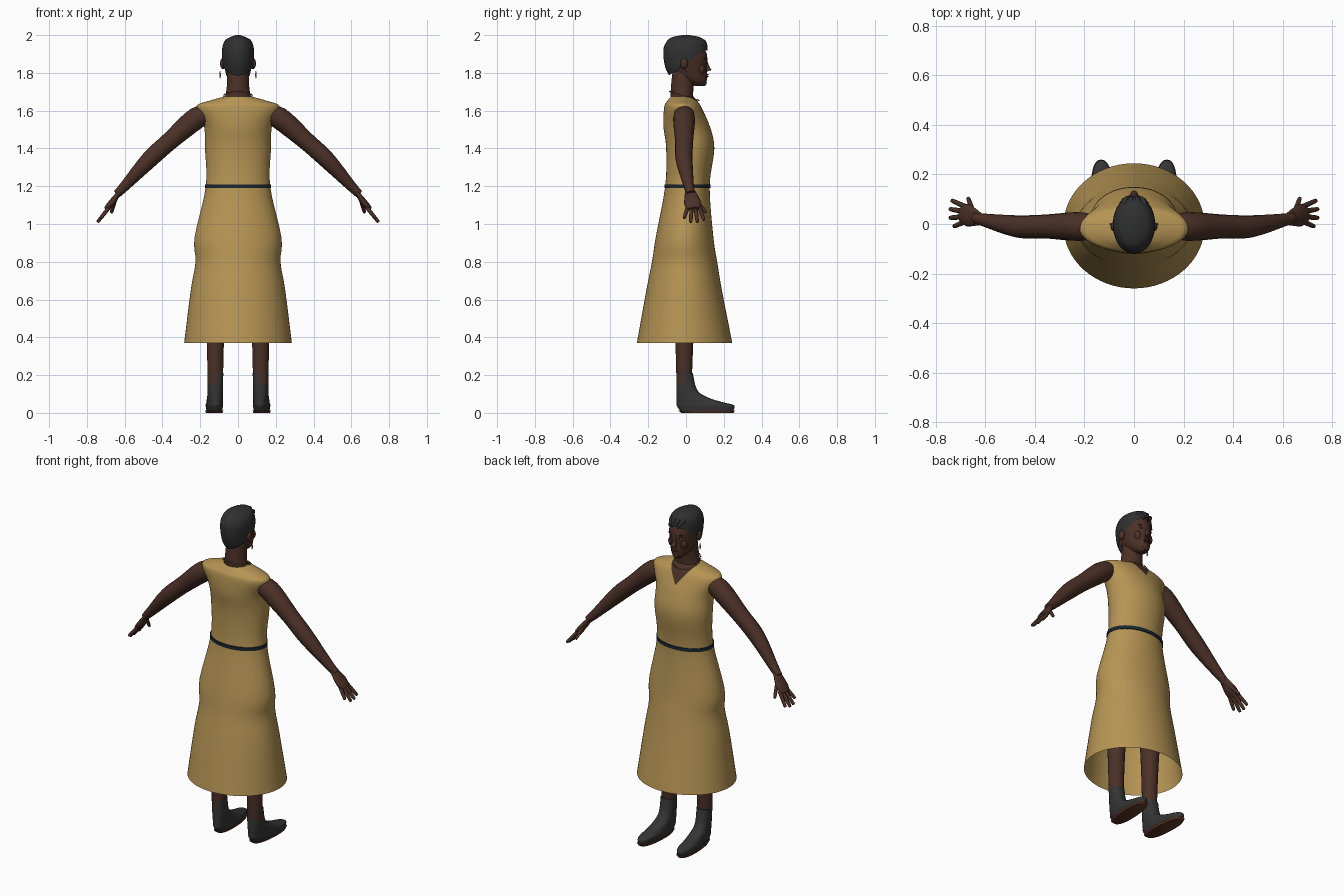
import bpy, bmesh, math
from mathutils import Vector

cube = bpy.data.objects.get("Cube")
if cube:
    bpy.data.objects.remove(cube, do_unlink=True)


def material(name, red, green, blue):
    mat = bpy.data.materials.new(name)
    mat.use_nodes = True
    mat.diffuse_color = (red, green, blue, 1)
    shader = next(node for node in mat.node_tree.nodes if node.type == 'BSDF_PRINCIPLED')
    shader.inputs["Base Color"].default_value = (red, green, blue, 1)
    shader.inputs["Roughness"].default_value = .8
    return mat


DRESS = material("ochre cloth", .47, .3, .09)
SKIN = material("dark skin", .07, .03, .02)
HAIR = material("black hair", .03, .03, .03)
BOOT = material("charcoal leather", .035, .035, .035)
BELT = material("navy belt", .01, .02, .03)
SOLE = material("brown sole", .1, .035, .02)
GOLD = material("gold", .4, .2, .07)
LIP = material("lip", .09, .025, .02)
EYE = material("eye white", .25, .2, .2)


def finish(bm, name, *materials):
    """Turn the bmesh into a smooth object that keeps its sharp edges."""
    bmesh.ops.recalc_face_normals(bm, faces=bm.faces)
    mesh = bpy.data.meshes.new(name)
    bm.to_mesh(mesh)
    bm.free()
    for mat in materials:
        mesh.materials.append(mat)
    for polygon in mesh.polygons:
        polygon.use_smooth = True
    mesh.set_sharp_from_angle(angle=math.radians(60))
    bpy.context.collection.objects.link(bpy.data.objects.new(name, mesh))


def refine(rows, steps):
    """Catmull-Rom interpolation of the control rows."""
    result, last = [], len(rows) - 1
    for i in range(last):
        before, start, end, after = (rows[min(max(i + k, 0), last)] for k in (-1, 0, 1, 2))
        for k in range(steps):
            t = k / steps
            result.append([
                q + t / 2 * (r - p + t * (2*p - 5*q + 4*r - s + t * (3 * (q - r) + s - p)))
                for p, q, r, s in zip(before, start, end, after)])
    return result + [rows[-1]]


def bridge(rings, caps=True):
    """Join a list of point rings into a tube."""
    bm = bmesh.new()
    loops = [[bm.verts.new(point) for point in ring] for ring in rings]
    for lower, upper in zip(loops, loops[1:]):
        for i in range(len(lower)):
            bm.faces.new((lower[i - 1], lower[i], upper[i], upper[i - 1]))
    if caps:
        bm.faces.new(loops[0])
        bm.faces.new(loops[-1])
    return bm


def stack(rows, sides=32, steps=4, caps=True, x=0, skew=0, power=2):
    """Horizontal rings given as height, half width, back y, front y."""
    rings = []
    for z, width, back, front in refine(rows, steps):
        ring = []
        for i in range(sides):
            angle = math.tau * i / sides
            across, along = (math.copysign(abs(value) ** (2 / power), value)
                             for value in (math.cos(angle), math.sin(angle)))
            y = (back + front) / 2 + along * (front - back) / 2
            ring.append((x + across * width + skew * y, y, z))
        rings.append(ring)
    return bridge(rings, caps)


def sweep(rows, side=(0, 1, 0), sides=16, mirror=1, flat=1):
    """Tube along points given as x, y, z, radius; flat thins it across the side axis."""
    rows = refine(rows, 4)
    points = [Vector((mirror * x, y, z)) for x, y, z, radius in rows]
    rings = []
    for i, point in enumerate(points):
        ahead = (points[min(i + 1, len(points) - 1)] - points[max(i - 1, 0)]).normalized()
        wide = Vector(side)
        wide = (wide - ahead * ahead.dot(wide)).normalized()
        thin = ahead.cross(wide) * flat
        angles = [math.tau * k / sides for k in range(sides)]
        rings.append([point + rows[i][-1] * (wide * math.cos(a) + thin * math.sin(a))
                      for a in angles])
    return bridge(rings)


def blob(name, mat, location, size):
    bm = bmesh.new()
    bmesh.ops.create_uvsphere(bm, u_segments=12, v_segments=8, radius=1)
    bmesh.ops.scale(bm, verts=bm.verts, vec=size)
    bmesh.ops.translate(bm, verts=bm.verts, vec=location)
    finish(bm, name, mat)


# Dress: open skirt and bodice, with a V neckline cut into the front
bm = stack([(.37, .285, -.26, .245), (.65, .25, -.21, .19), (.8, .225, -.18, .165),
            (.93, .23, -.16, .145), (1.2, .17, -.11, .125), (1.4, .175, -.105, .15),
            (1.52, .18, -.12, .125), (1.62, .22, -.115, .08), (1.65, .16, -.1, .06),
            (1.675, .07, -.08, .04)], sides=64, caps=False)
V_POINT, V_SLOPE = Vector((0, .1, 1.57)), .75
for sign in (1, -1):
    chest = [face for face in bm.faces
             if face.calc_center_median().z > 1.5 and face.calc_center_median().y > 0]
    edges = {edge for face in chest for edge in face.edges}
    verts = {vert for face in chest for vert in face.verts}
    bmesh.ops.bisect_plane(bm, geom=[*chest, *edges, *verts],
                           plane_co=V_POINT, plane_no=(sign, 0, -V_SLOPE))
for face in bm.faces:
    center = face.calc_center_median()
    if center.y > 0 and abs(center.x) < V_SLOPE * (center.z - V_POINT.z):
        face.material_index = 1
finish(bm, "dress", DRESS, SKIN)

# Belt
finish(stack([(z, .175, -.115, .13) for z in (1.19, 1.21)], sides=64, steps=1), "belt", BELT)

# Neck and head
finish(stack([(1.6, .06, -.07, .03), (1.66, .07, -.08, .035), (1.72, .06, -.08, .04),
              (1.82, .055, -.07, .05)]), "neck", SKIN)
finish(stack([(1.73, .02, .05, .1), (1.76, .05, -.02, .11), (1.82, .07, -.08, .11),
              (1.9, .08, -.1, .11), (1.97, .05, -.06, .07)]), "head", SKIN)

# Hair cap, trimmed along a sloping hairline, with locks combed back from the brow
bm = stack([(1.75, .06, -.07, .1), (1.83, .08, -.11, .115), (1.92, .085, -.12, .115),
            (1.97, .07, -.1, .1), (1.99, .04, -.07, .07), (2, .01, -.02, .02)], sides=40)
bmesh.ops.bisect_plane(bm, geom=[*bm.verts, *bm.edges, *bm.faces], plane_co=(0, 0, 1.85),
                       plane_no=(0, .7, -1), clear_outer=True)
finish(bm, "hair", HAIR)
for mirror in (1, -1):
    for x in (.015, .04):
        top = 1.98 - x / 2
        finish(sweep([(x / 2, .11, top - .04, .005), (x, .08, top, .012),
                      (x, -.05, top, .005)], side=(1, 0, 0), mirror=mirror), "hair_lock", HAIR)

# Nose and mouth
finish(sweep([(0, .1, 1.88, .01), (0, .11, 1.84, .01), (0, .12, 1.81, .016)],
             side=(1, 0, 0)), "nose", SKIN)
for name, z in (("upper_lip", 1.79), ("lower_lip", 1.78)):
    blob(name, LIP, (0, .11, z), (.02, .01, .005))
blob("chin", SKIN, (0, .1, 1.75), (.02, .01, .015))

# Beaded necklace, lower at the front
bm = bmesh.new()
for i in range(34):
    angle = math.tau * i / 34
    y = .078 * math.sin(angle) - .01
    bead = bmesh.ops.create_icosphere(bm, subdivisions=1, radius=.004)
    bmesh.ops.translate(bm, verts=bead["verts"],
                        vec=(.075 * math.cos(angle), y, 1.675 - .3 * y))
finish(bm, "necklace", GOLD)

for mirror, side in ((1, "left_"), (-1, "right_")):
    # Face details, ear and earring
    for name, mat, x, y, z, size in (
            ("eye", EYE, .03, .096, 1.86, (.012, .01, .005)),
            ("iris", HAIR, .03, .103, 1.86, (.005, .005, .005)),
            ("eyelid", SKIN, .03, .097, 1.867, (.014, .01, .005)),
            ("brow", HAIR, .03, .1, 1.88, (.02, .007, .003)),
            ("cheek", SKIN, .04, .08, 1.82, (.02, .02, .03)),
            ("ear", SKIN, .08, -.01, 1.85, (.015, .02, .03)),
            ("earring", GOLD, .095, 0, 1.79, (.004, .004, .02))):
        blob(side + name, mat, (mirror * x, y, z), size)

    # Arm and hand
    finish(sweep([(.14, -.01, 1.59, .04), (.22, -.01, 1.56, .058), (.36, -.01, 1.44, .048),
                  (.47, -.01, 1.34, .045), (.6, .015, 1.2, .027), (.64, .025, 1.16, .022)],
                 mirror=mirror), side + "arm", SKIN)
    finish(sweep([(.62, .02, 1.18, .025), (.67, .035, 1.11, .045), (.7, .04, 1.08, .03)],
                 mirror=mirror, flat=.4), side + "palm", SKIN)
    digits = [("thumb", Vector((.65, .05, 1.13)), Vector((.02, .055, -.07)))]
    for i, (name, length) in enumerate((("index", .07), ("middle", .08),
                                        ("ring", .08), ("little", .06))):
        digits.append((name + "_finger", Vector((.68, .07 - .02 * i, 1.09)),
                       Vector((.8 * length, .025 - .015 * i, -length))))
    for name, knuckle, reach in digits:
        finish(sweep([(*(knuckle + reach * t), radius)
                      for t, radius in ((0, .011), (.9, .009), (1, .003))],
                     sides=8, mirror=mirror), side + name, SKIN)

    # Leg, boot and sole
    finish(stack([(.15, .04, -.05, .03), (.5, .05, -.06, .045), (1, .08, -.08, .08)],
                 x=mirror * .12), side + "leg", SKIN)
    foot = dict(x=mirror * .12, skew=mirror * .05, power=2.4)
    finish(stack([(.01, .04, -.03, .25), (.04, .045, -.05, .255), (.055, .043, -.05, .2),
                  (.08, .042, -.05, .12), (.12, .04, -.05, .06), (.21, .042, -.05, .036)],
                 **foot), side + "boot", BOOT)
    finish(stack([(0, .043, -.025, .25), (.012, .047, -.04, .26)], steps=1, **foot),
           side + "sole", SOLE)
